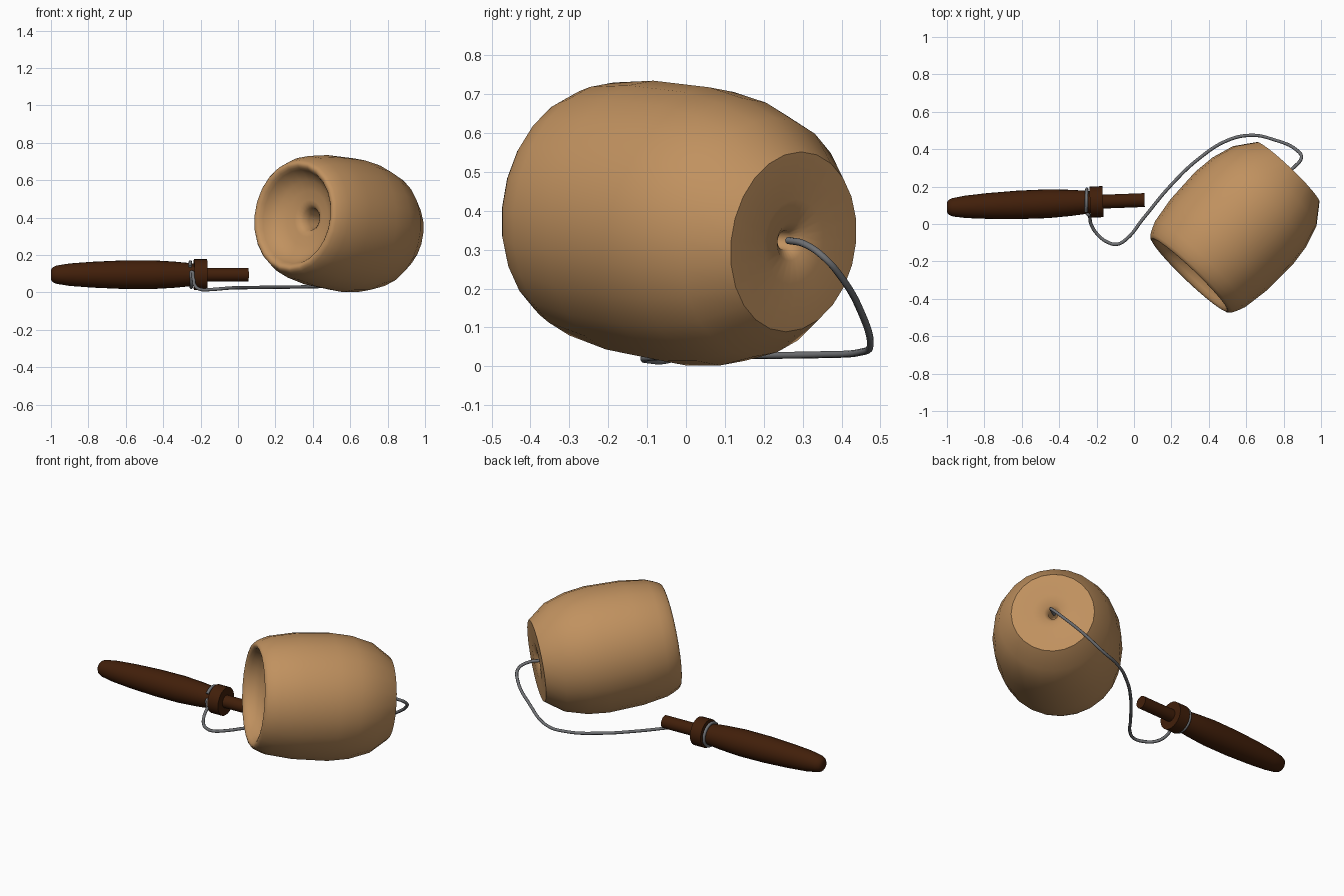
import bpy, bmesh, math
from mathutils import Vector

if "Cube" in bpy.data.objects:
    bpy.data.objects.remove(bpy.data.objects["Cube"])


def material(name, rgb):
    m = bpy.data.materials.new(name)
    m.diffuse_color = (*rgb, 1)
    m.use_nodes = True
    m.node_tree.nodes["Principled BSDF"].inputs["Base Color"].default_value = m.diffuse_color
    return m


light_wood = material("light_wood", (0.53, 0.285, 0.115))
dark_wood = material("dark_wood", (0.053, 0.0135, 0.003))
cord_grey = material("cord_grey", (0.16, 0.165, 0.175))


def finish(name, bm, mat, angle):
    bmesh.ops.recalc_face_normals(bm, faces=bm.faces)
    mesh = bpy.data.meshes.new(name)
    bm.to_mesh(mesh)
    bm.free()
    mesh.materials.append(mat)
    ob = bpy.data.objects.new(name, mesh)
    bpy.context.collection.objects.link(ob)
    bpy.ops.object.select_all(action='DESELECT')
    ob.select_set(True)
    bpy.context.view_layer.objects.active = ob
    bpy.ops.object.shade_smooth_by_angle(angle=math.radians(angle))
    return ob


def lathe(name, start, end, profile, sides, mat, angle=45):
    """Revolve (distance, radius) points about the axis start -> end."""
    start = Vector(start)
    d = (Vector(end) - start).normalized()
    u = (Vector((0, 0, 1)) - d * d.z).normalized()
    v = d.cross(u)
    bm = bmesh.new()
    rings = []
    for s, r in profile:
        c = start + d * s
        if r == 0:
            rings.append([bm.verts.new(c)] * sides)
        else:
            rings.append([bm.verts.new(c + r * (u * math.cos(t) + v * math.sin(t)))
                          for t in (2 * math.pi * i / sides for i in range(sides))])
    for a, b in zip(rings, rings[1:]):
        for i in range(sides):
            j = (i + 1) % sides
            quad = list(dict.fromkeys((a[i], a[j], b[j], b[i])))
            bm.faces.new(quad)
    return finish(name, bm, mat, angle)


# Hollow-ended barrel: peg hole, bowl, rounded lip, outside, back with cord hole
lathe("barrel", (0.313, -0.257, 0.406), (0.83, 0.284, 0.319), [
    (0.31, 0), (0.30, 0.045), (0.15, 0.05), (0.115, 0.06), (0.098, 0.078),
    (0.092, 0.10), (0.085, 0.15), (0.064, 0.20), (0.035, 0.235), (0.005, 0.252),
    (-0.012, 0.262), (-0.02, 0.272), (-0.023, 0.282), (-0.02, 0.292),
    (-0.008, 0.303), (0.02, 0.317), (0.06, 0.333), (0.2, 0.354), (0.4, 0.36),
    (0.52, 0.346), (0.64, 0.309), (0.743, 0.233),
    (0.743, 0.11), (0.733, 0.05), (0.71, 0.025), (0.64, 0.018), (0.62, 0)],
    24, light_wood)

# Turned handle with tapering grip, collar and peg
lathe("handle", (-1.0, 0.088, 0.095), (0.057, 0.128, 0.095), [
    (0, 0), (0, 0.027), (0.01, 0.04), (0.03, 0.049), (0.10, 0.06), (0.22, 0.069),
    (0.38, 0.076), (0.54, 0.077), (0.66, 0.07), (0.765, 0.06),
    (0.765, 0.083), (0.835, 0.083), (0.835, 0.037), (1.057, 0.037), (1.057, 0)],
    24, dark_wood, 40)

# Cord: one loop round the grip, then along the floor and up into the barrel
path = []
for k in range(10):
    t = math.radians(140 - 37 * k)
    path.append((-0.256 + 0.001 * k, 0.118 + 0.068 * math.cos(t), 0.095 + 0.068 * math.sin(t)))
path += [(-0.238, 0.045, 0.075), (-0.23, 0.0, 0.037), (-0.2, -0.05, 0.016),
         (-0.14, -0.098, 0.016), (-0.09, -0.108, 0.02), (-0.04, -0.08, 0.024),
         (0.05, 0.03, 0.026), (0.2, 0.21, 0.028), (0.35, 0.352, 0.03),
         (0.5, 0.447, 0.036), (0.62, 0.474, 0.055), (0.75, 0.45, 0.14),
         (0.87, 0.395, 0.235), (0.895, 0.355, 0.28), (0.86, 0.308, 0.313),
         (0.80, 0.262, 0.324)]
curve = bpy.data.curves.new("cord_path", 'CURVE')
curve.dimensions = '3D'
curve.bevel_depth = 0.009
curve.bevel_resolution = 2
curve.resolution_u = 6
curve.use_fill_caps = True
spline = curve.splines.new('BEZIER')
spline.bezier_points.add(len(path) - 1)
for bp, p in zip(spline.bezier_points, path):
    bp.co = p
    bp.handle_left_type = bp.handle_right_type = 'AUTO'
guide = bpy.data.objects.new("cord_path", curve)
bpy.context.collection.objects.link(guide)
bpy.context.view_layer.update()
tube = guide.evaluated_get(bpy.context.evaluated_depsgraph_get()).to_mesh()
bm = bmesh.new()
bm.from_mesh(tube)
bpy.data.objects.remove(guide)
finish("cord", bm, cord_grey, 60)
